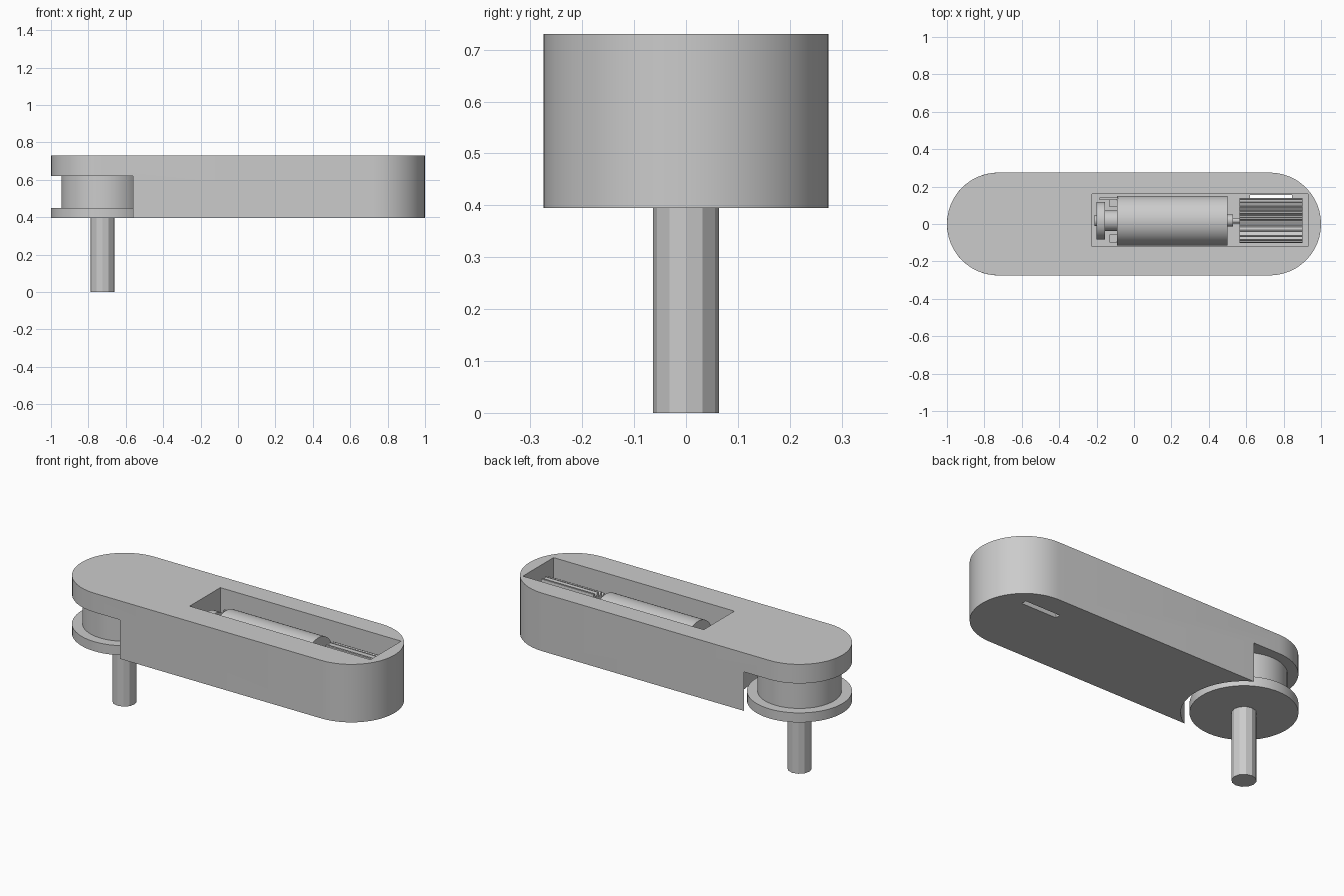
import bpy, bmesh, math
from mathutils import Matrix

if "Cube" in bpy.data.objects:
    bpy.data.objects.remove(bpy.data.objects["Cube"], do_unlink=True)

grey = bpy.data.materials.new("plain grey")
grey.use_nodes = True
colour = (0.6, 0.6, 0.6, 1)
grey.diffuse_color = colour
grey.node_tree.nodes["Principled BSDF"].inputs["Base Color"].default_value = colour

PIVOT = -0.725      # x of the turning post
AXIS = (0.018, 0.555)  # y and z of the motor axis


def finish(name, bm, smooth=True):
    bmesh.ops.recalc_face_normals(bm, faces=bm.faces)
    mesh = bpy.data.meshes.new(name)
    bm.to_mesh(mesh)
    bm.free()
    mesh.materials.append(grey)
    ob = bpy.data.objects.new(name, mesh)
    bpy.context.collection.objects.link(ob)
    if smooth:
        shade(ob)
    return ob


def shade(ob):
    bpy.ops.object.select_all(action="DESELECT")
    ob.select_set(True)
    bpy.context.view_layer.objects.active = ob
    bpy.ops.object.shade_smooth_by_angle(angle=math.radians(25))


def prism(name, outline, low, high, matrix=None, smooth=True):
    """Extrude a flat outline along z, then place it."""
    bm = bmesh.new()
    face = bm.faces.new([bm.verts.new((x, y, low)) for x, y in outline])
    top = bmesh.ops.extrude_face_region(bm, geom=[face])["geom"]
    verts = [v for v in top if isinstance(v, bmesh.types.BMVert)]
    bmesh.ops.translate(bm, verts=verts, vec=(0, 0, high - low))
    if matrix:
        bm.transform(matrix)
    return finish(name, bm, smooth)


def circle(radius, sides, cx=0.0):
    step = math.tau / sides
    return [(cx + radius * math.cos(i * step), radius * math.sin(i * step)) for i in range(sides)]


def stadium(half_length, radius, steps=24):
    points = []
    for side in (1, -1):
        for i in range(steps + 1):
            a = math.pi * (i / steps - 0.5)
            points.append((side * (half_length - radius + radius * math.cos(a)),
                           side * radius * math.sin(a)))
    return points


def upright(name, radius, low, high, sides=64, smooth=True):
    return prism(name, circle(radius, sides, PIVOT), low, high, smooth=smooth)


def along_x(name, outline, left, right, smooth=True, shift=(0, 0)):
    place = Matrix.Translation((0, AXIS[0] + shift[0], AXIS[1] + shift[1]))
    turn = Matrix(((0, 0, 1, 0), (1, 0, 0, 0), (0, 1, 0, 0), (0, 0, 0, 1)))
    return prism(name, outline, left, right, place @ turn, smooth)


def box(name, x, y, z):
    return prism(name, [(x[0], y[0]), (x[1], y[0]), (x[1], y[1]), (x[0], y[1])],
                 z[0], z[1], smooth=False)


def cut(target, cutter):
    cutter.hide_render = True
    bpy.context.view_layer.objects.active = target
    mod = target.modifiers.new("cut", "BOOLEAN")
    mod.operation = "DIFFERENCE"
    mod.solver = "EXACT"
    mod.object = cutter
    bpy.ops.object.modifier_apply(modifier=mod.name)
    bpy.data.objects.remove(cutter, do_unlink=True)


# Housing with a round recess under one end, a motor bay and a floor slot
housing = prism("housing", stadium(1, 0.275), 0.395, 0.73, smooth=False)
cut(housing, upright("recess_cutter", 0.32, 0.3, 0.62, smooth=False))
cut(housing, box("bay_cutter", (-0.225, 0.93), (-0.12, 0.16), (0.42, 0.8)))
cut(housing, box("slot_cutter", (0.62, 0.845), (0.125, 0.156), (0.3, 0.5)))
shade(housing)

# Turning post
upright("drum", 0.22, 0.445, 0.625)
upright("base_disc", 0.275, 0.395, 0.45)
upright("post", 0.064, 0, 0.4, 12, smooth=False)

# Motor along the bay
along_x("motor_can", circle(0.133, 48), -0.09, 0.5)
along_x("front_bushing", circle(0.032, 24), 0.49, 0.53)
along_x("motor_shaft", circle(0.014, 16), 0.5, 0.58)
along_x("rear_neck", circle(0.055, 24), -0.16, -0.08)
along_x("rear_disc", circle(0.1, 40), -0.2, -0.155)
along_x("rear_boss", circle(0.03, 24), -0.21, -0.19)

# Contact tabs behind the motor
for side in (1, -1):
    y = AXIS[0] + side * 0.095
    box("contact_tab", (-0.13, -0.085), (y - 0.022, y + 0.022), (0.53, 0.6))
box("sensor_plate", (-0.185, -0.085), (0.128, 0.142), (0.5, 0.62))

# Long toothed pinion
teeth = 22
tooth_outline = []
for i in range(teeth * 4):
    r = 0.12 if i % 4 < 2 else 0.095
    a = math.tau * i / (teeth * 4)
    tooth_outline.append((r * math.cos(a), r * math.sin(a)))
along_x("pinion", tooth_outline, 0.565, 0.9, smooth=False)
